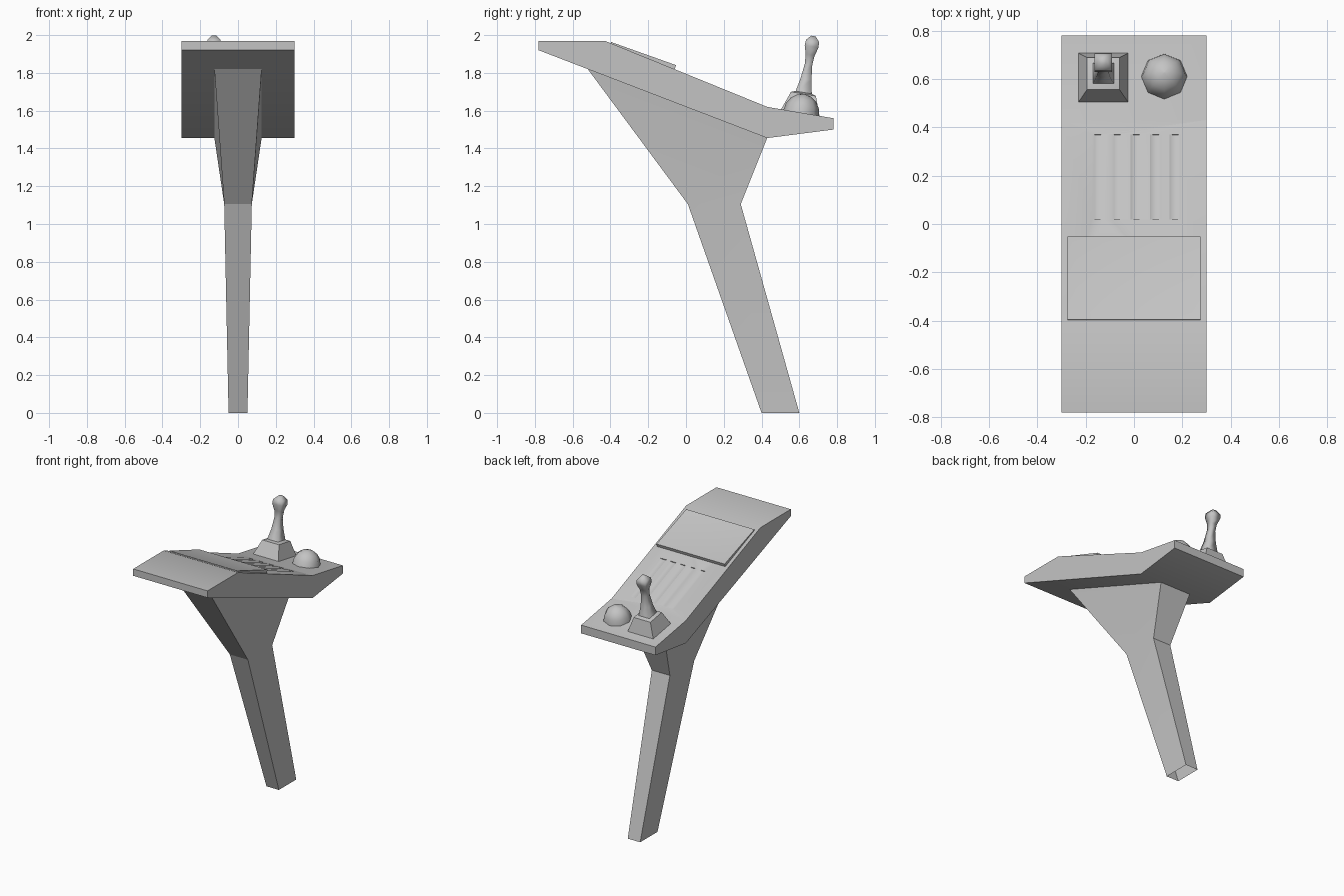
import bpy, bmesh, math
from mathutils import Matrix, Vector

cube = bpy.data.objects.get("Cube")
if cube:
    bpy.data.objects.remove(cube, do_unlink=True)

grey = bpy.data.materials.new("plain grey")
grey.use_nodes = True
grey.diffuse_color = (0.55, 0.55, 0.55, 1)
grey.node_tree.nodes["Principled BSDF"].inputs["Base Color"].default_value = grey.diffuse_color


def finish(name, bm, smooth=30):
    mesh = bpy.data.meshes.new(name)
    bm.to_mesh(mesh)
    bm.free()
    mesh.materials.append(grey)
    obj = bpy.data.objects.new(name, mesh)
    bpy.context.collection.objects.link(obj)
    shade(obj, smooth)
    return obj


def shade(obj, angle):
    bpy.ops.object.select_all(action="DESELECT")
    obj.select_set(True)
    bpy.context.view_layer.objects.active = obj
    bpy.ops.object.shade_smooth_by_angle(angle=math.radians(angle))


def loft(name, rings, frame=Matrix(), first_cap=True, last_cap=True, smooth=30):
    """Skin a row of matching rings, optionally closing the ends."""
    bm = bmesh.new()
    loops = [[bm.verts.new(frame @ Vector(p)) for p in ring] for ring in rings]
    n = len(loops[0])
    for a, b in zip(loops, loops[1:]):
        for i in range(n):
            j = (i + 1) % n
            bm.faces.new((a[i], a[j], b[j], b[i]))
    if first_cap:
        bm.faces.new(loops[0][::-1])
    if last_cap:
        bm.faces.new(loops[-1])
    bmesh.ops.recalc_face_normals(bm, faces=bm.faces)
    return finish(name, bm, smooth)


def rect(hx, hy, h):
    return [(-hx, -hy, h), (hx, -hy, h), (hx, hy, h), (-hx, hy, h)]


def tilted(x, y, z, drop):
    """Frame whose +y axis runs downhill with the given slope."""
    return Matrix.Translation((x, y, z)) @ Matrix.Rotation(-math.atan(drop), 4, "X")


# Console slab: side profile swept across the width
profile = [(-0.78, 1.97), (-0.43, 1.97), (0.43, 1.62), (0.78, 1.56),
           (0.78, 1.50), (0.43, 1.455), (-0.52, 1.82), (-0.78, 1.92)]
console = loft("console", [[(x, y, z) for y, z in profile] for x in (-0.3, 0.3)])

# Shallow grooves cut in the slope
slope = 0.35 / 0.86
for k in range(-2, 3):
    frame = tilted(k * 0.08 + 0.01, 0.195, 1.97 - slope * 0.625, slope)
    groove = [(-0.036, 0.006), (0.036, 0.006), (0.012, -0.006), (-0.012, -0.006)]
    cutter = loft("groove_cutter", [[(x, y, z) for x, z in groove] for y in (-0.19, 0.19)], frame)
    cutter.hide_render = True
    cut = console.modifiers.new("groove", "BOOLEAN")
    cut.operation, cut.solver, cut.object = "DIFFERENCE", "EXACT", cutter
    bpy.context.view_layer.objects.active = console
    bpy.ops.object.modifier_apply(modifier=cut.name)
    bpy.data.objects.remove(cutter, do_unlink=True)
shade(console, 30)

# Leg: hollow tapered post, open at the foot
leg_levels = [(0.05, 0.40, 0, 0.60, 0), (0.073, 0.01, 1.105, 0.29, 1.105),
              (0.125, -0.52, 1.82, 0.43, 1.455)]
loft("leg", [[(-w, y0, z0), (w, y0, z0), (w, y1, z1), (-w, y1, z1)]
             for w, y0, z0, y1, z1 in leg_levels], first_cap=False, last_cap=False, smooth=15)

# Screen: raised panel with a slightly dished face
loft("screen", [rect(0.275, 0.182, -0.03), rect(0.275, 0.182, 0), rect(0.24, 0.147, -0.005)],
     tilted(0, -0.224, 1.902, 0.357))

# Joystick: flared square boot and stick with a swollen grip
deck_slope = 0.06 / 0.35
deck = lambda x, y: tilted(x, y, 1.62 - deck_slope * (y - 0.43), deck_slope)
stick_frame = deck(-0.127, 0.605)
loft("joystick_boot", [rect(s, s, h) for s, h in ((0.103, 0), (0.067, 0.1), (0.045, 0.108))],
     stick_frame, smooth=50)
stick = ((0.045, 0.1), (0.029, 0.18), (0.020, 0.26), (0.024, 0.31), (0.037, 0.355),
         (0.035, 0.385), (0.012, 0.411))
loft("joystick", [rect(s, s, h) for s, h in stick], stick_frame, smooth=95)

# Ball: eight-sided dome set in the deck
dome = []
for step in range(5):
    a = step * math.pi / 8
    r = max(0.095 * math.cos(a), 0.001)
    dome.append([(r * math.cos(i * math.pi / 4), r * math.sin(i * math.pi / 4),
                  0.1 * math.sin(a)) for i in range(8)])
loft("track_ball", dome, deck(0.125, 0.61), smooth=60)
